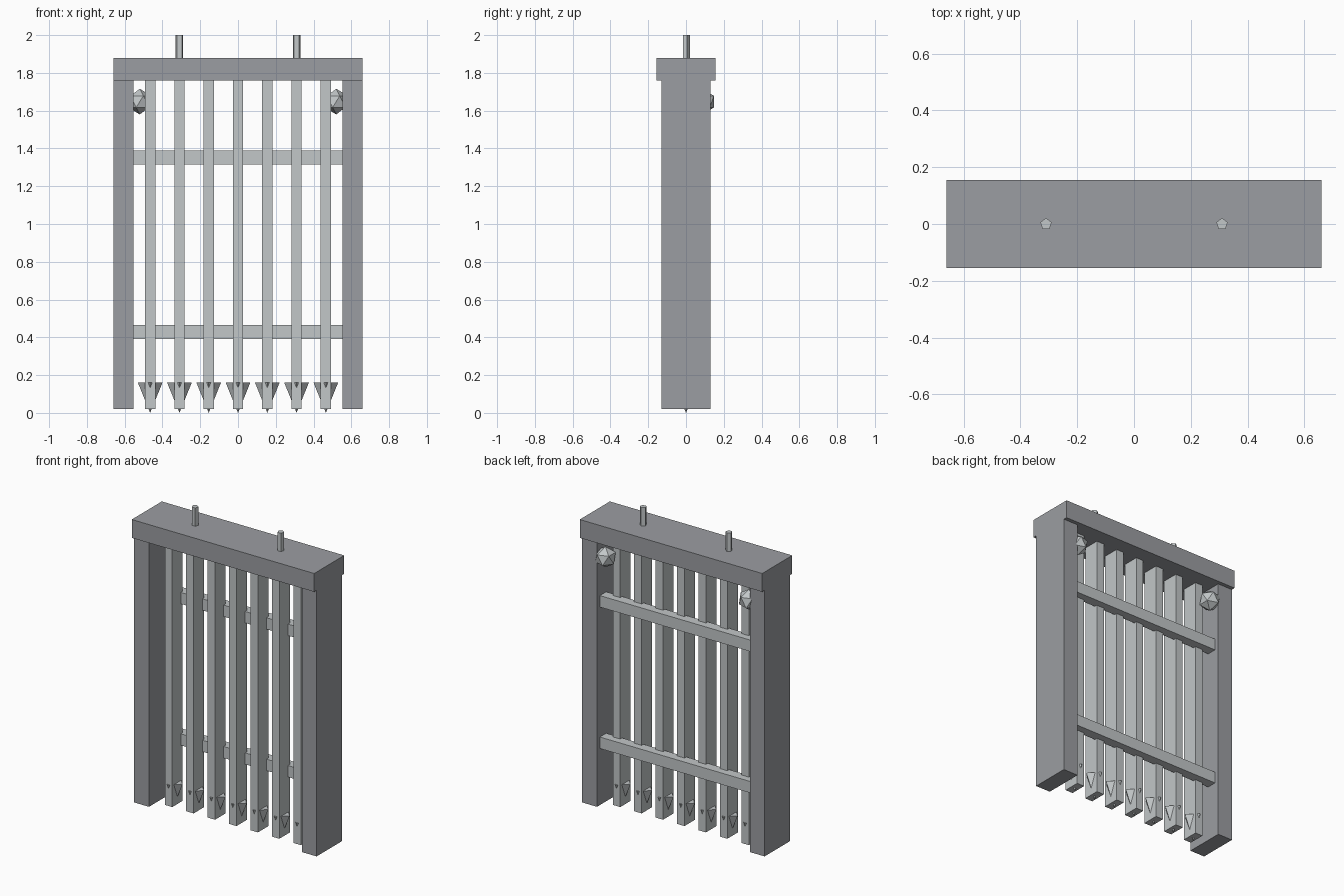
import bpy
from math import pi

cube = bpy.data.objects.get("Cube")
if cube:
    bpy.data.objects.remove(cube, do_unlink=True)


def material(name, color):
    mat = bpy.data.materials.new(name)
    mat.use_nodes = True
    mat.diffuse_color = color
    mat.node_tree.nodes["Principled BSDF"].inputs["Base Color"].default_value = color
    return mat


stone = material("dark grey stone", (0.33, 0.34, 0.36, 1))
metal = material("light grey metal", (0.54, 0.57, 0.58, 1))


def finish(name, mat):
    obj = bpy.context.object
    obj.name = name
    obj.data.materials.append(mat)
    return obj


def box(name, mat, x, y, z):
    """Box between the (low, high) limits on each axis."""
    limits = (x, y, z)
    bpy.ops.mesh.primitive_cube_add(size=1, location=[(a + b) / 2 for a, b in limits])
    obj = finish(name, mat)
    obj.scale = [b - a for a, b in limits]
    bpy.ops.object.transform_apply(location=False, rotation=False, scale=True)
    return obj


# Stone frame
box("lintel", stone, (-0.66, 0.66), (-0.155, 0.155), (1.76, 1.88))
for side, label in ((-1, "right"), (1, "left")):
    inner, outer = sorted((side * 0.553, side * 0.66))
    box(label + "_post", stone, (inner, outer), (-0.13, 0.13), (0.02, 1.76))

    # Lifting rod above the lintel
    bpy.ops.mesh.primitive_cylinder_add(vertices=5, radius=0.021, depth=0.2,
                                        location=(side * 0.31, 0, 1.9))
    finish(label + "_lifting_rod", metal)

    # Faceted pulley ball tucked behind the bars
    bpy.ops.mesh.primitive_ico_sphere_add(subdivisions=1, radius=0.068,
                                          location=(side * 0.52, 0.09, 1.648))
    finish(label + "_pulley_ball", metal)

# Vertical bars, each with a four-sided spike at the foot
for i in range(-3, 4):
    x = i * 0.155
    box(f"bar_{i + 4}", metal, (x - 0.027, x + 0.027), (-0.054, 0.054), (0.02, 1.77))
    bpy.ops.mesh.primitive_cone_add(vertices=4, radius1=0.065, radius2=0, depth=0.16,
                                    location=(x, 0, 0.08), rotation=(pi, 0, 0))
    finish(f"spike_{i + 4}", metal)

# Cross rails along the back of the bars
for label, z in (("lower", 0.39), ("upper", 1.315)):
    box(label + "_rail", metal, (-0.553, 0.553), (0.035, 0.1), (z, z + 0.075))
